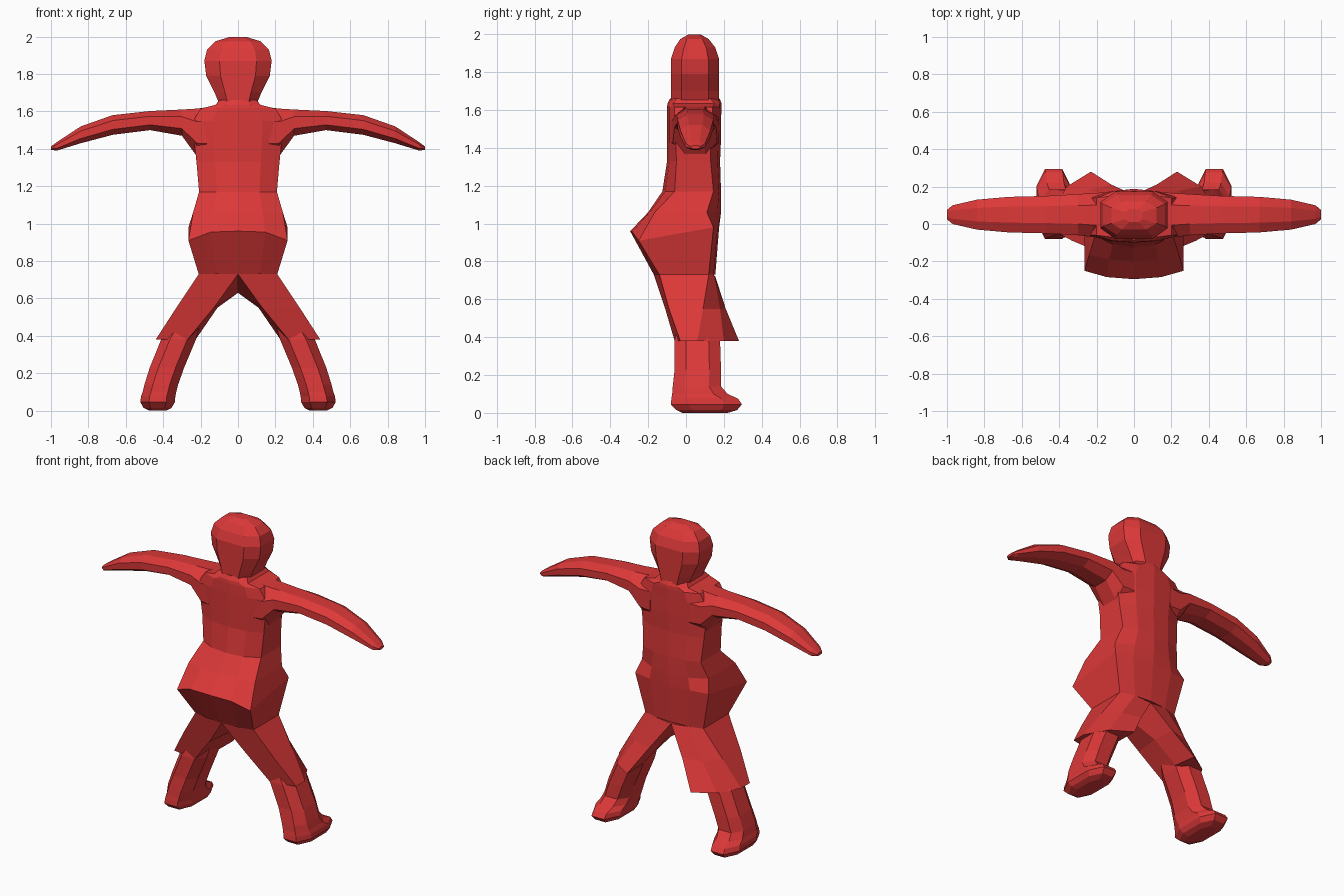
import bpy, bmesh

red = bpy.data.materials.new("red")
red.diffuse_color = (0.72, 0.04, 0.04, 1)


def loft(name, rings, mirror=False):
    """Skin a list of equal-length point rings and cap both ends."""
    bm = bmesh.new()
    loops = [[bm.verts.new(p) for p in r] for r in rings]
    n = len(loops[0])
    for a, b in zip(loops, loops[1:]):
        for i in range(n):
            j = (i + 1) % n
            bm.faces.new((a[i], a[j], b[j], b[i]))
    bm.faces.new(loops[0])
    bm.faces.new(loops[-1])
    bmesh.ops.recalc_face_normals(bm, faces=bm.faces)
    me = bpy.data.meshes.new(name)
    bm.to_mesh(me)
    bm.free()
    me.materials.append(red)
    ob = bpy.data.objects.new(name, me)
    bpy.context.collection.objects.link(ob)
    if mirror:
        ob.modifiers.new("mirror", 'MIRROR')
    return ob


def octagon(u0, u1, v0, v1, k=0.5):
    """Eight-sided section filling the box u0..u1, v0..v1."""
    unit = [(1, -k), (1, k), (k, 1), (-k, 1), (-1, k), (-1, -k), (-k, -1), (k, -1)]
    cu, cv, hu, hv = (u0 + u1) / 2, (v0 + v1) / 2, (u1 - u0) / 2, (v1 - v0) / 2
    return [(cu + a * hu, cv + b * hv) for a, b in unit]


# torso and flared jacket: z, half width, y at back centre, back corner,
# front corner, front centre, z offsets of back corner and front
def body_ring(z, w, yb, ybc, yfc, yf, dzb=0, dzf=0):
    half = [(0, yb, z), (0.55 * w, yb + 0.25 * (ybc - yb), z + 0.1 * dzb),
            (w, ybc, z + dzb), (w, yfc, z + dzf),
            (0.55 * w, yf - 0.25 * (yf - yfc), z + dzf), (0, yf, z + dzf)]
    return half + [(-x, y, h) for x, y, h in half[-2:0:-1]]


loft("torso", [body_ring(*r) for r in [
    (0.73, 0.21, -0.17, -0.14, 0.12, 0.155),
    (0.96, 0.265, -0.295, -0.25, 0.145, 0.175, -0.05, 0.02),
    (1.06, 0.24, -0.20, -0.165, 0.11, 0.185),
    (1.17, 0.208, -0.125, -0.06, 0.145, 0.185),
    (1.33, 0.222, -0.10, -0.05, 0.13, 0.18),
    (1.45, 0.235, -0.10, -0.055, 0.13, 0.185),
    (1.55, 0.24, -0.10, -0.06, 0.14, 0.185),
    (1.615, 0.20, -0.10, -0.06, 0.14, 0.188),
    (1.635, 0.12, -0.098, -0.07, 0.15, 0.188),
    (1.66, 0.10, -0.085, -0.05, 0.13, 0.178)]])

# head: z, half width, back y, front y
loft("head", [[(x, y, z) for x, y in octagon(-w, w, y0, y1, 0.55)]
              for z, w, y0, y1 in [
    (1.64, 0.10, -0.08, 0.175), (1.70, 0.125, -0.08, 0.175),
    (1.79, 0.17, -0.08, 0.175), (1.87, 0.18, -0.08, 0.175),
    (1.93, 0.165, -0.06, 0.155), (1.975, 0.12, -0.03, 0.12),
    (1.998, 0.045, 0.01, 0.08)]])

# arms: x, lower z, upper z, back y, front y
loft("arm", [[(x, y, z) for y, z in octagon(y0, y1, z0, z1, 0.45)]
             for x, z0, z1, y0, y1 in [
    (0.14, 1.35, 1.625, -0.08, 0.17), (0.22, 1.36, 1.615, -0.07, 0.165),
    (0.30, 1.47, 1.61, -0.06, 0.16), (0.47, 1.50, 1.602, -0.05, 0.15),
    (0.67, 1.475, 1.58, -0.045, 0.145), (0.84, 1.43, 1.52, -0.03, 0.13),
    (0.97, 1.39, 1.435, 0.0, 0.10), (1.0, 1.395, 1.412, 0.025, 0.075)]], True)

# trouser legs, loose at the hem and split below the crotch
loft("trouser_leg", [
    [(0.21, -0.14, 0.73), (0.21, 0.12, 0.73), (0.115, 0.147, 0.73),
     (0, 0.155, 0.72), (0, 0.02, 0.63), (0, -0.17, 0.73)],
    [(0.33, -0.09, 0.55), (0.33, 0.09, 0.55), (0.245, 0.18, 0.55),
     (0.12, 0.21, 0.55), (0.11, 0.06, 0.55), (0.13, -0.11, 0.55)],
    [(0.44, -0.03, 0.38), (0.44, 0.06, 0.38), (0.36, 0.20, 0.38),
     (0.23, 0.28, 0.38), (0.22, 0.12, 0.39), (0.27, -0.06, 0.38)]], True)

# lower legs running into feet: z, centre x, half width, heel y, toe y
loft("lower_leg", [[(x, y, z) for x, y in octagon(c - w, c + w, y0, y1)]
                   for z, c, w, y0, y1 in [
    (0.50, 0.26, 0.07, -0.04, 0.14), (0.38, 0.318, 0.093, -0.06, 0.18),
    (0.23, 0.38, 0.092, -0.06, 0.185), (0.14, 0.41, 0.09, -0.07, 0.185),
    (0.10, 0.42, 0.09, -0.073, 0.22), (0.075, 0.427, 0.092, -0.077, 0.275),
    (0.045, 0.43, 0.092, -0.08, 0.295), (0.015, 0.43, 0.075, -0.05, 0.27),
    (0.0, 0.43, 0.045, -0.02, 0.22)]], True)
